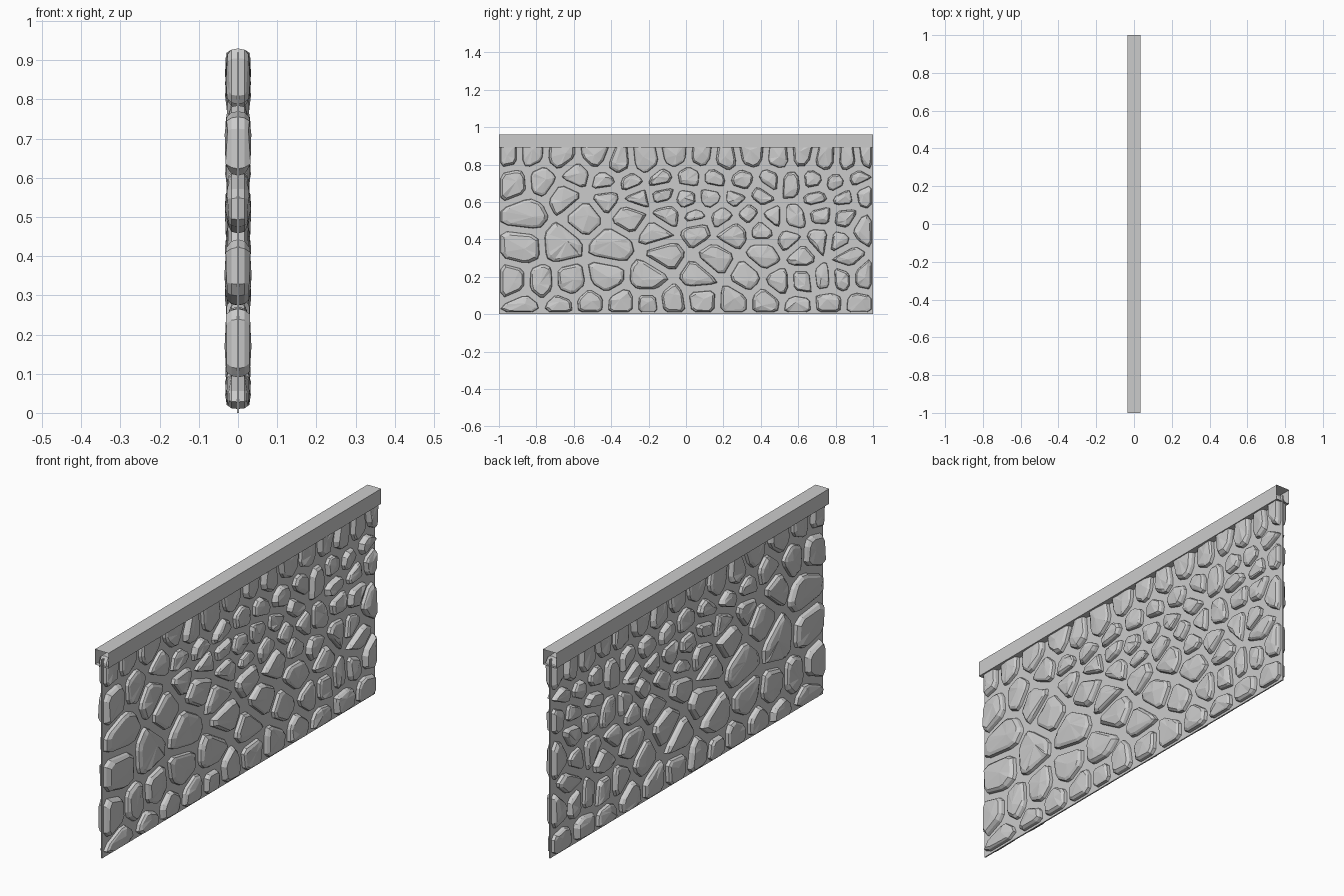
import bpy
import bmesh
import random
from mathutils import Vector

random.seed(4)
if "Cube" in bpy.data.objects:
    bpy.data.objects.remove(bpy.data.objects["Cube"], do_unlink=True)

LENGTH, STONE_TOP, GAP = 2.0, 0.93, 0.016

# Approximate stone centres in hundredths: height of the course, then positions along it
COURSES = [
    (6, [-87, -67, -52, -34, -20, -8, 9, 25, 43, 60, 76, 93]),
    (18, [-92, -78, -62, -43, -20, 8, 32, 50, 62, 74, 82, 96]),
    (31, [-12, 16, 42, 62, 86]),
    (38, [-87, -67, -40, 55, 71, 82]),
    (44, [-15, 5, 25, 42, 95]),
    (53, [-85, -55, -30, -9, 4, 20, 33, 46, 58, 72, 85]),
    (63, [-64, -42, -27, -12, 0, 13, 27, 40, 70, 84, 96]),
    (72, [-92, -77, -59, -43, -30, -13, 2, 15, 30, 45, 56, 68, 80, 92]),
    (83, [-95, -83, -67, -48, -36, -22, -5, 8, 21, 35, 50, 62, 74, 87, 97]),
]


def make_material(name, colour):
    mat = bpy.data.materials.new(name)
    mat.use_nodes = True
    mat.diffuse_color = colour
    mat.node_tree.nodes["Principled BSDF"].inputs["Base Color"].default_value = colour
    return mat


def make_object(name, bm, mat):
    bmesh.ops.recalc_face_normals(bm, faces=bm.faces[:])
    mesh = bpy.data.meshes.new(name)
    bm.to_mesh(mesh)
    bm.free()
    mesh.materials.append(mat)
    obj = bpy.data.objects.new(name, mesh)
    bpy.context.collection.objects.link(obj)
    return obj


def box(name, half_x, z_low, z_high, mat, open_ends=False):
    bm = bmesh.new()
    bmesh.ops.create_cube(bm, size=1)
    for v in bm.verts:
        v.co = Vector((v.co.x * 2 * half_x, v.co.y * LENGTH,
                       z_low + (v.co.z + 0.5) * (z_high - z_low)))
    if open_ends:
        bm.normal_update()
        ends = [f for f in bm.faces if abs(f.normal.y) > 0.9]
        bmesh.ops.delete(bm, geom=ends, context="FACES_ONLY")
    return make_object(name, bm, mat)


def clip(poly, point, normal):
    """Keep the part of a convex outline behind a line."""
    kept = []
    for a, b in zip(poly, poly[1:] + poly[:1]):
        da, db = (a - point).dot(normal), (b - point).dot(normal)
        if da <= 0:
            kept.append(a)
        if da * db < 0:
            kept.append(a.lerp(b, da / (da - db)))
    return kept


def stone_outline(seed, seeds):
    """Shrunken cell around a seed, with its corners knocked off."""
    y, z = LENGTH / 2 - 0.008, STONE_TOP
    poly = [Vector(c) for c in ((-y, 0.01), (y, 0.01), (y, z), (-y, z))]
    for other in seeds:
        if other is not seed:
            away = (other - seed).normalized()
            middle = (seed + other) / 2
            poly = clip(poly, middle - away * GAP, away)
    chipped = []
    for a, b in zip(poly, poly[1:] + poly[:1]):
        if (b - a).length > 0.05:
            chipped += [a.lerp(b, 0.17), a.lerp(b, 0.83)]
        else:
            chipped.append(a.lerp(b, 0.5))
    return chipped


def add_stone(bm, outline):
    """Half a stone: steep side, bevelled shoulder and a faceted crown."""
    centre = sum(outline, Vector((0, 0))) / len(outline)
    size = sum((p - centre).length for p in outline) / len(outline)
    crown = 0.026 + 0.06 * max(0, size - 0.06) + random.uniform(-0.002, 0.004)
    rings = []
    for height, scale, wobble in ((0, 1, 0), (0.017, 0.95, 0), (crown - 0.003, 0.8, 0.004)):
        ring = []
        for p in outline:
            q = centre.lerp(p, scale + random.uniform(-wobble, wobble) * 10)
            ring.append(bm.verts.new((height + random.uniform(-wobble, wobble), q.x, q.y)))
        rings.append(ring)
    n = len(outline)
    for low, high in zip(rings, rings[1:]):
        for i in range(n):
            j = (i + 1) % n
            bm.faces.new((low[i], low[j], high[j], high[i]))
    shift = Vector((random.uniform(-0.3, 0.3), random.uniform(-0.3, 0.3))) * size
    tip = bm.verts.new((crown + 0.003, centre.x + shift.x, centre.y + shift.y))
    for i in range(n):
        bm.faces.new((rings[-1][i], rings[-1][(i + 1) % n], tip))


stone_grey = make_material("stone grey", (0.6, 0.6, 0.6, 1))

# Thin mortar sheet and hollow coping beam
box("mortar_sheet", 0.003, 0, 0.92, stone_grey)
box("coping_beam", 0.035, 0.89, 0.96, stone_grey, open_ends=True)

# Irregular stones, mirrored through to the other face
seeds = [Vector((y / 100, z / 100 + random.uniform(-0.025, 0.025)))
         for z, row in COURSES for y in row]
bm = bmesh.new()
for seed in seeds:
    outline = stone_outline(seed, seeds)
    if len(outline) > 2:
        add_stone(bm, outline)
stones = make_object("wall_stones", bm, stone_grey)
mirror = stones.modifiers.new("both_faces", "MIRROR")
mirror.use_axis = (True, False, False)
